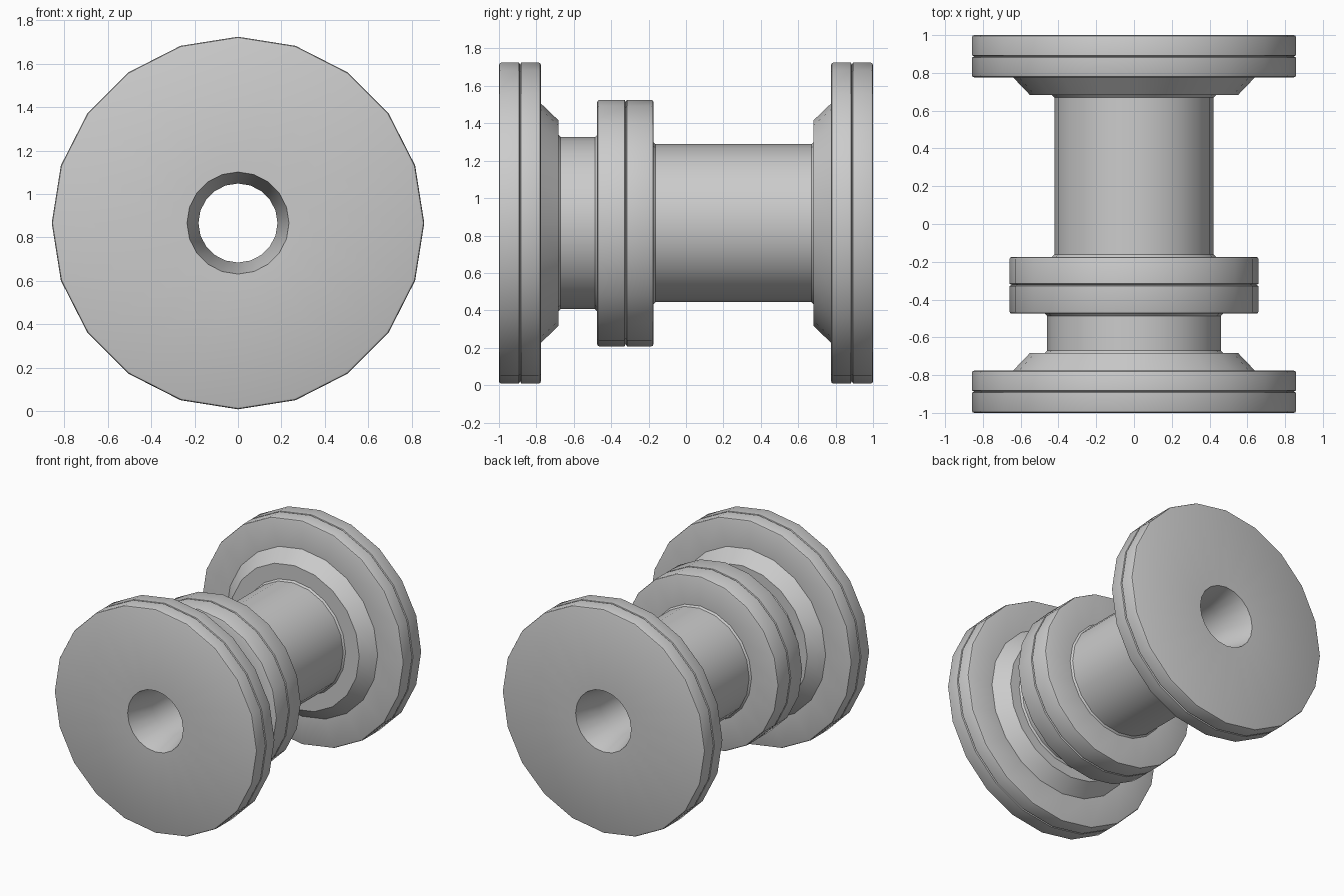
import bpy, bmesh
from math import sin, cos, tau, radians

if "Cube" in bpy.data.objects:
    bpy.data.objects.remove(bpy.data.objects["Cube"])

SIDES, CZ = 20, 0.866   # low-poly side count, axis height
B = 0.012               # small edge bevel


def lathe(name, profile):
    """Revolve (radius, y) points around the spool's axis."""
    bm = bmesh.new()
    rings = [[bm.verts.new((r * sin(tau * j / SIDES), y, CZ + r * cos(tau * j / SIDES)))
              for j in range(SIDES)] for r, y in profile]
    for a, b in zip(rings, rings[1:]):
        for j in range(SIDES):
            k = (j + 1) % SIDES
            bm.faces.new((a[j], a[k], b[k], b[j]))
    me = bpy.data.meshes.new(name)
    bm.to_mesh(me)
    bm.free()
    ob = bpy.data.objects.new(name, me)
    bpy.context.collection.objects.link(ob)
    bpy.ops.object.select_all(action='DESELECT')
    ob.select_set(True)
    bpy.context.view_layer.objects.active = ob
    bpy.ops.object.shade_smooth_by_angle(angle=radians(30))


def rim(r, y0, ym, y1):
    """Bevelled outer rim with a fine groove at ym."""
    g = 0.006
    return [(r - B, y0), (r - B * .3, y0 + B * .3), (r, y0 + B),
            (r, ym - g), (r - B, ym), (r, ym + g),
            (r, y1 - B), (r - B * .3, y1 - B * .3), (r - B, y1)]


def flange(shaft_r):
    """Front end plate and its conical hub, from bore edge to shaft."""
    return ([(0.235, -1)] + rim(0.858, -1, -0.887, -0.776) +
            [(0.64, -0.776), (0.55, -0.682), (shaft_r + B, -0.682), (shaft_r, -0.682 + B)])


# End plates (the back one is the front one mirrored)
lathe("front_flange", flange(0.46))
lathe("back_flange", [(r, -y) for r, y in reversed(flange(0.422))])

# Middle collar
lathe("collar", [(0.46, -0.475 - B), (0.46 + B, -0.475)] +
      rim(0.659, -0.475, -0.322, -0.174) +
      [(0.422 + B, -0.174), (0.422, -0.174 + B)])

# Shafts
lathe("front_shaft", [(0.46, -0.682 + B), (0.46, -0.475 - B)])
lathe("back_shaft", [(0.422, -0.174 + B), (0.422, 0.682 - B)])

# Through hole, flared at both ends
lathe("bore", [(0.235, 1), (0.182, 0.78), (0.182, -0.78), (0.235, -1)])
